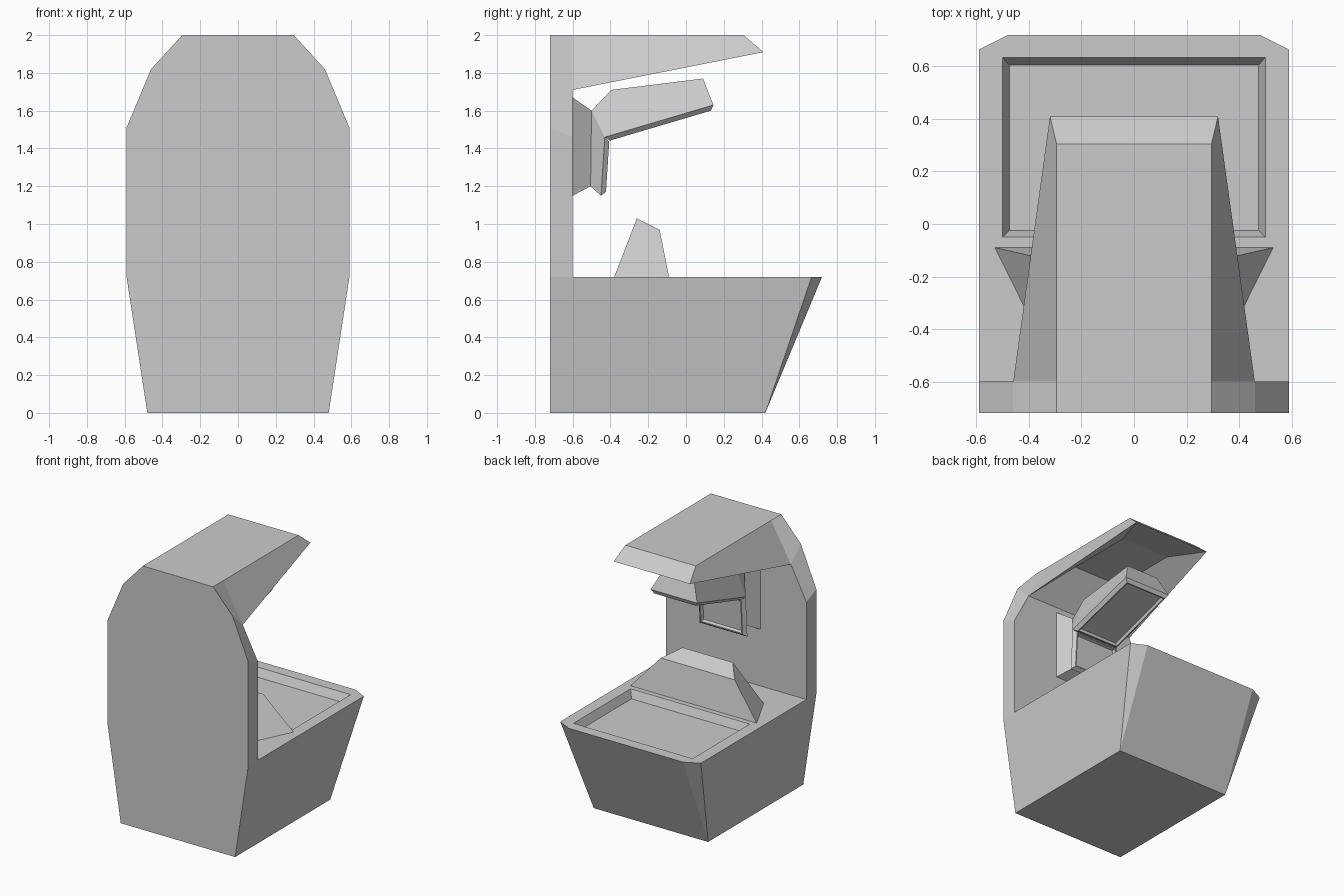
import bpy, bmesh

if "Cube" in bpy.data.objects:
    bpy.data.objects.remove(bpy.data.objects["Cube"])


def build(name, pts, spine, sides, closed=True):
    """Symmetric solid: quads span each spine edge across x, side polygons are mirrored."""
    bm = bmesh.new()
    right = {k: bm.verts.new(p) for k, p in pts.items()}
    left = {k: bm.verts.new((-p[0], p[1], p[2])) for k, p in pts.items()}
    spans = {}
    for i, a in enumerate(spine):
        if i == len(spine) - 1 and not closed:
            break
        b = spine[(i + 1) % len(spine)]
        spans[a + b] = bm.faces.new((right[a], right[b], left[b], left[a]))
    for s in sides:
        bm.faces.new([right[k] for k in s])
        bm.faces.new([left[k] for k in reversed(s)])
    bmesh.ops.recalc_face_normals(bm, faces=bm.faces[:])
    return bm, spans


def finish(name, bm):
    me = bpy.data.meshes.new(name)
    bm.to_mesh(me)
    bm.free()
    ob = bpy.data.objects.new(name, me)
    bpy.context.collection.objects.link(ob)
    return ob


# Housing: back panel, hollow canopy, flared base with recessed tray
pts = {
    'a': (.48, -.72, 0), 'b': (.59, -.72, .72), 'c': (.59, -.72, 1.51),
    'd': (.46, -.72, 1.82), 'e': (.295, -.72, 2), 'n': (.295, -.6, 2),
    'f': (.295, .305, 2), 'g': (.32, .41, 1.91),
    'p': (.2, .12, 1.95), 'q': (.2, -.4, 1.95), 'h': (.46, -.6, 1.71),
    'i': (.59, -.6, 1.46), 'j': (.59, -.6, .72),
    't': (.5, -.05, .72), 'u': (.475, -.025, .66),
    'v': (.475, .605, .66), 'w': (.5, .635, .72),
    'k': (.59, .665, .72), 'l': (.48, .72, .72), 'm': (.48, .42, 0),
}
bm, _ = build("housing", pts, "abcdenfgpqhijtuvwlm",
              ["fghn", "enhd", "dhic", "cijb", "gpqh",
               "abjkm", "klm", "jklwt", "tuvw"])
finish("housing", bm)

# Control console: tapered wedge on the base
pts = {
    'a': (.386, -.38, .72), 'b': (.21, -.26, 1.03),
    'c': (.31, -.14, .97), 'd': (.53, -.09, .72),
}
bm, _ = build("console", pts, "abcd", ["abcd"])
finish("console", bm)

# Wall mount behind the screens
pts = {
    'a': (.205, -.6, 1.15), 'b': (.205, -.6, 1.67),
    'c': (.14, -.5, 1.60), 'd': (.14, -.505, 1.20),
}
bm, _ = build("screen_mount", pts, "abcd", ["abcd"])
finish("screen_mount", bm)

# Twin screen housing: upright screen below, tilted screen overhead
pts = {
    'a': (.14, -.505, 1.20), 'b': (.14, -.5, 1.60), 'c': (.13, -.395, 1.71),
    'd': (.13, .09, 1.77), 'e': (.195, .145, 1.63),
    'f': (.2, -.43, 1.46), 'g': (.2, -.45, 1.15),
}
bm, spans = build("twin_screens", pts, "abcdefg", ["abfg", "bcf", "cdef"])
screens = [spans["ef"], spans["fg"]]
# raised bezel, then recessed glass
bmesh.ops.inset_individual(bm, faces=screens, thickness=.03, depth=.025)
bmesh.ops.inset_individual(bm, faces=screens, thickness=.012, depth=0)
bmesh.ops.inset_individual(bm, faces=screens, thickness=.012, depth=-.02)
finish("twin_screens", bm)
